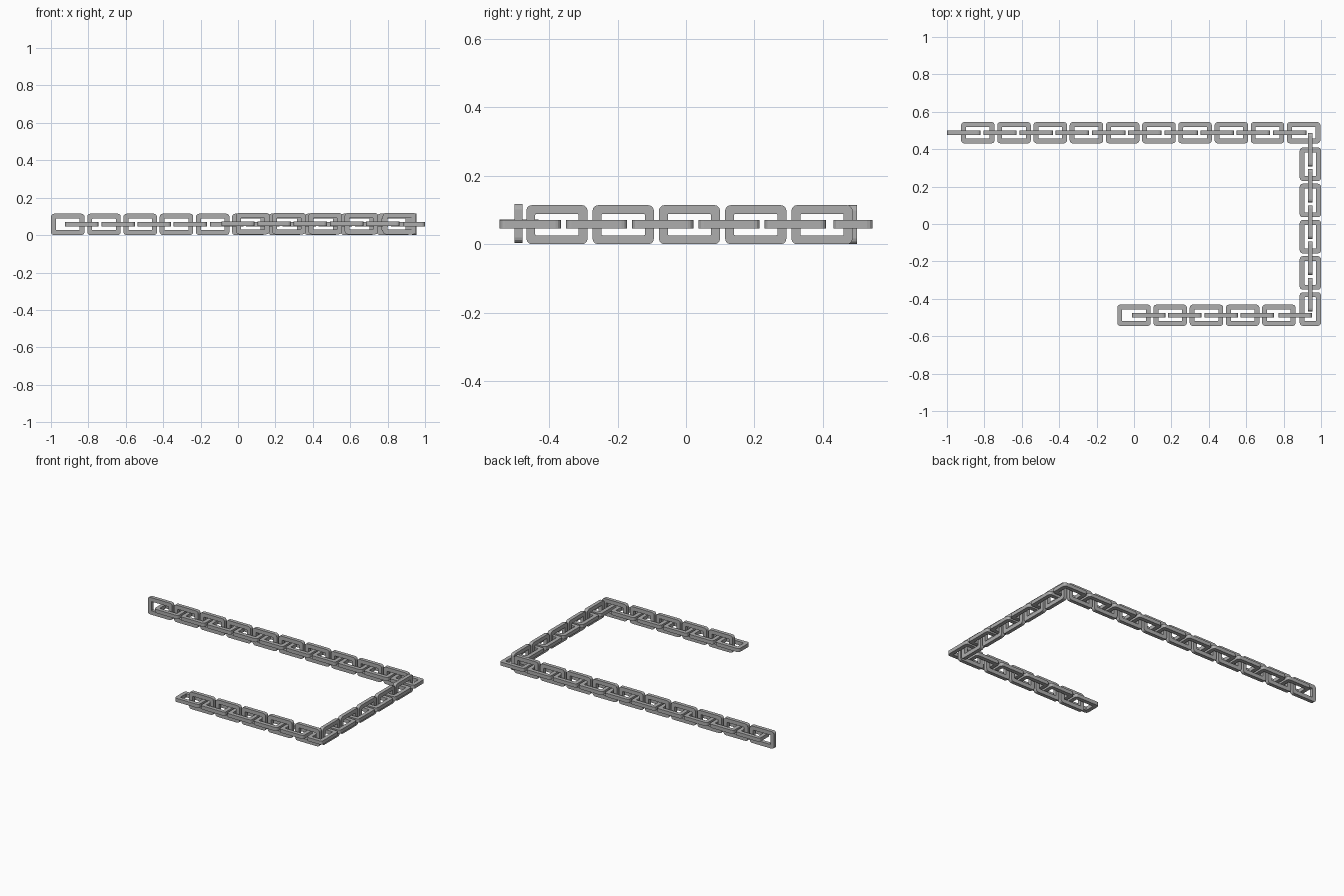
import bpy, bmesh, math
from mathutils import Matrix, Vector

cube = bpy.data.objects.get("Cube")
if cube:
    bpy.data.objects.remove(cube, do_unlink=True)

LENGTH, WIDTH, THICK, BAND = 0.179, 0.114, 0.024, 0.026
PITCH, MID = 0.1936, 0.0575

steel = bpy.data.materials.new("grey steel")
steel.use_nodes = True
steel.diffuse_color = (0.42, 0.42, 0.42, 1)
steel.node_tree.nodes["Principled BSDF"].inputs["Base Color"].default_value = (0.42, 0.42, 0.42, 1)


def rounded_rectangle(length, width, radius, steps=3):
    """Corner points, counter-clockwise, in the xy plane."""
    points = []
    for corner, (sx, sy) in enumerate([(1, 1), (-1, 1), (-1, -1), (1, -1)]):
        for i in range(steps + 1):
            a = (corner + i / steps) * math.pi / 2
            points.append(Vector((sx * (length / 2 - radius) + radius * math.cos(a),
                                  sy * (width / 2 - radius) + radius * math.sin(a), 0)))
    return points


def make_link_mesh():
    """Flat rectangular ring with rounded outer corners."""
    outer = rounded_rectangle(LENGTH, WIDTH, 0.016)
    inner = rounded_rectangle(LENGTH - 2 * BAND, WIDTH - 2 * BAND, 0.003)
    up = Vector((0, 0, THICK / 2))
    bm = bmesh.new()
    loops = [[bm.verts.new(p + s * up) for p in ring]
             for ring, s in ((outer, 1), (inner, 1), (inner, -1), (outer, -1))]
    n = len(outer)
    for k in range(4):
        a, b = loops[k], loops[(k + 1) % 4]
        for i in range(n):
            j = (i + 1) % n
            bm.faces.new((a[i], a[j], b[j], b[i]))
    bmesh.ops.recalc_face_normals(bm, faces=bm.faces)
    mesh = bpy.data.meshes.new("chain_link")
    bm.to_mesh(mesh)
    bm.free()
    mesh.materials.append(steel)
    return mesh


link_mesh = make_link_mesh()


def add_link(name, x, y, z, along_y, upright):
    obj = bpy.data.objects.new(name, link_mesh)
    turn = Matrix.Rotation(math.pi / 2 if along_y else 0, 4, "Z")
    tilt = Matrix.Rotation(math.pi / 2 if upright else 0, 4, "X")
    obj.matrix_world = Matrix.Translation((x, y, z)) @ turn @ tilt
    bpy.context.collection.objects.link(obj)


# Long back run
for k in range(10):
    add_link("back_upright_link", -0.91 + k * PITCH, 0.487, MID, False, True)
    add_link("back_flat_link", -0.835 + k * PITCH, 0.488, MID + 0.001, False, False)

# Side run joining the two
for k in range(5):
    add_link("side_upright_link", 0.942, -0.377 + k * PITCH, MID, True, True)
    add_link("side_flat_link", 0.943, -0.455 + k * PITCH, MID + 0.001, True, False)

# Short front run, whose last upright link reaches into the corner
for k in range(5):
    shift = 0.01 if k == 4 else 0
    add_link("front_upright_link", 0.079 + k * PITCH + shift, -0.489, MID + 0.004, False, True)
    add_link("front_flat_link", k * PITCH, -0.488, MID + 0.003, False, False)
